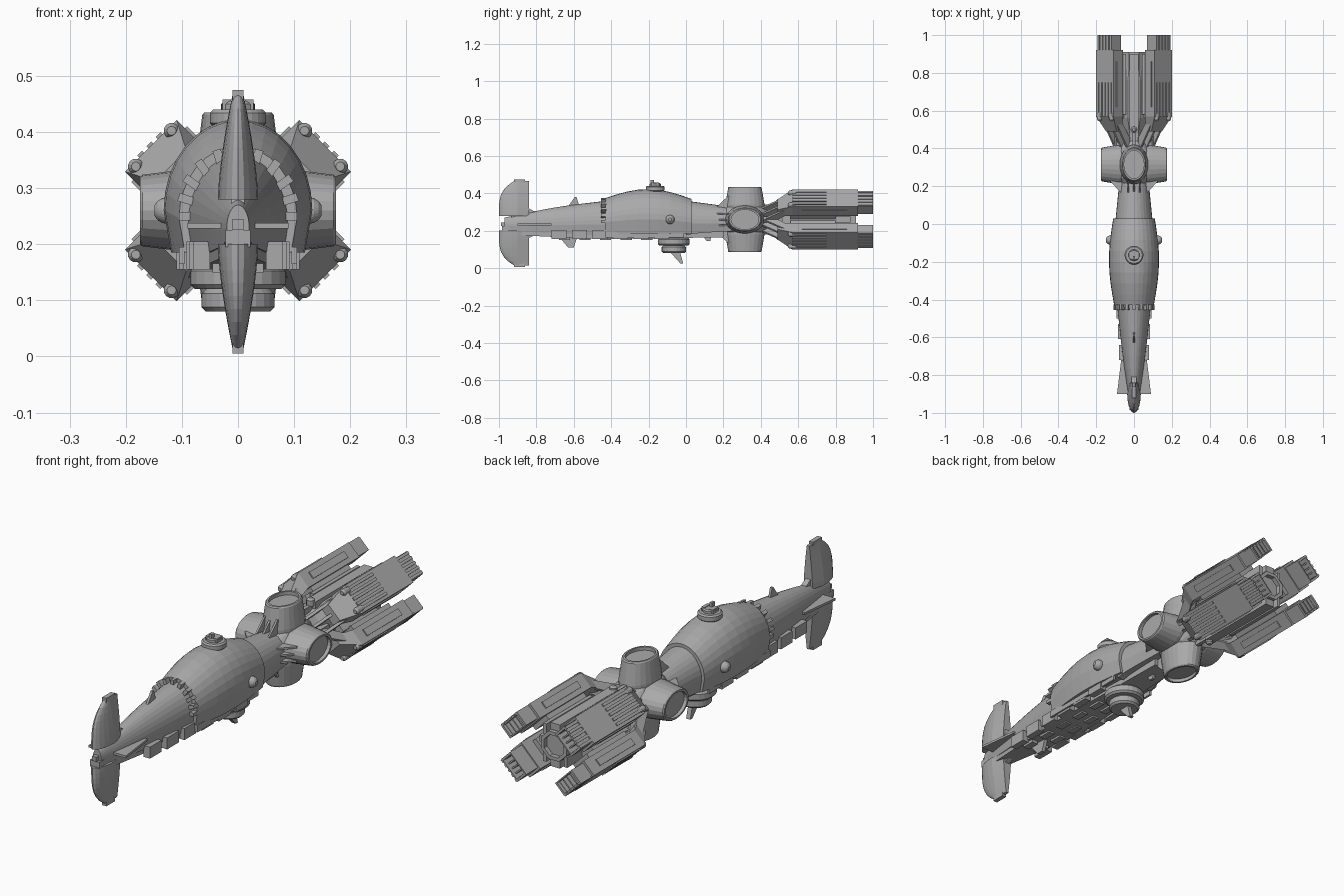
import bpy, bmesh
from math import sin, cos, pi, sqrt
from mathutils import Vector, Matrix

cube = bpy.data.objects.get("Cube")
if cube:
    bpy.data.objects.remove(cube)

grey = bpy.data.materials.new("hull grey")
grey.use_nodes = True
grey.diffuse_color = (.4, .4, .4, 1)
grey.node_tree.nodes["Principled BSDF"].inputs["Base Color"].default_value = grey.diffuse_color
AXIS = .26  # height of the ship's centre line
SIDES = (-1, 1)


def lerp(pair, t):
    return pair[0] + (pair[1] - pair[0]) * t


def spread(count):
    """Evenly spaced fractions from start to end."""
    return [i / (count - 1) for i in range(count)]


def loft(name, rings, frame=Matrix()):
    """Skin a list of equal-length point rings and cap both ends."""
    bm = bmesh.new()
    rows = [[bm.verts.new(frame @ Vector(p)) for p in ring] for ring in rings]
    for a, b in zip(rows, rows[1:]):
        for i in range(len(a)):
            bm.faces.new((a[i - 1], a[i], b[i], b[i - 1]))
    bm.faces.new(rows[0])
    bm.faces.new(rows[-1])
    bmesh.ops.recalc_face_normals(bm, faces=bm.faces)
    mesh = bpy.data.meshes.new(name)
    bm.to_mesh(mesh)
    bm.free()
    mesh.materials.append(grey)
    bpy.context.collection.objects.link(bpy.data.objects.new(name, mesh))


def rect(y, half_width, half_height, lift=0):
    return [(a * half_width, y, lift + b * half_height)
            for a, b in ((-1, -1), (1, -1), (1, 1), (-1, 1))]


def box(name, centre, size, frame=Matrix()):
    x, y, z = (Vector(size) / 2)
    loft(name, [rect(-y, x, z), rect(y, x, z)], frame @ Matrix.Translation(centre))


def blade(name, base_y, tip_y, heights, half, frame=Matrix()):
    """Thin trapezoid fin standing along z."""
    low, high = heights
    outline = [(base_y[0], low), (base_y[1], low), (tip_y[1], high), (tip_y[0], high)]
    loft(name, [[(s * half, y, z) for y, z in outline] for s in SIDES], frame)


def ellipse(a, b, z, count=24):
    angles = [2 * pi * i / count for i in range(count)]
    return [(a * cos(t), b * sin(t), z) for t in angles]


def drum(name, radius, heights, y):
    """Upright disc with chamfered rims."""
    low, high = heights
    rim = (high - low) / 5
    steps = ((radius - rim, low), (radius, low + rim), (radius, high - rim), (radius - rim, high))
    loft(name, [ellipse(r, r, z) for r, z in steps], Matrix.Translation((0, y, 0)))


def hull(name, length, width, top, bottom, bulge):
    """Arched hull with upright sides and flat belly; it swells in the middle."""
    rings = []
    for t in spread(9):
        swell = bulge * sin(pi * t)
        y, w = lerp(length, t), lerp(width, t) + swell / 2
        roof, floor = lerp(top, t) + swell, lerp(bottom, sqrt(t))
        waist = lerp((floor, roof), .32)
        ring = [(w * cos(pi * a), y, waist + (roof - waist) * sin(pi * a)) for a in spread(17)]
        rings.append(ring + [(-w * .9, y, floor), (w * .9, y, floor)])
    loft(name, rings)


# Hull sections and the toothed collar
hull("forward_neck", (-.97, -.42), (.02, .09), (.27, .36), (.21, .175), .01)
hull("main_hull", (-.43, .03), (.105, .11), (.375, .37), (.185, .185), .05)
hull("aft_neck", (0, .3), (.1, .07), (.36, .32), (.175, .2), 0)
for t in spread(11):
    turn = Matrix.Translation((0, -.44, .25)) @ Matrix.Rotation(pi * (t - .5), 4, "Y")
    box("collar_tooth", (0, 0, .09 + .02 * sin(pi * t)), (.015, .03, .03), turn)

# Bow fins, wing and probe
for s in SIDES:
    label = "upper" if s > 0 else "lower"
    rings = []
    for t in spread(9):
        z = .24 + s * lerp((.04, .225), t)
        front, back, w = -1 + .08 * t ** 4, -.84, .036 - .026 * t ** 1.5
        nose = [(w * cos(pi * a), lerp((-.9, front), sin(pi * a)), z) for a in spread(11)]
        rings.append(nose + [(-w * .6, back, z), (w * .6, back, z)])
    loft(label + "_bow_fin", rings)
    box(label + "_fin_cap", (0, -.89, .24 + s * .225), (.02, .06, .02))
    blade(label + "_fin_root", (-.96, -.7), (-.9, -.84), (.24, .24 + s * .08), .012)
loft("bow_wing", [rect(y, w, .005, .233) for y, w in ((-.9, .09), (-.72, .068))])
box("bow_block", (0, -.94, .21), (.045, .09, .03))
box("bow_probe", (0, -.94, .235), (.02, .1, .02))

# Belly keel and machinery
loft("keel", [rect(y, w, .015, z) for y, w, z in ((-.88, .03, .19), (-.45, .075, .17), (.2, .05, .18))])
for s in SIDES:
    for i in range(6):
        y = -.68 + .11 * i
        box("belly_block", (s * (.065 + .006 * i), y, .18), (.03, .08, .05))
        box("belly_step", (s * .03, y + .03, .165), (.03, .06, .03))
    box("belly_rail", (s * .1, -.22, .18), (.01, .42, .03))
    # Side domes
    dome = [ellipse(.024 * cos(t), .024 * cos(t), .026 * sin(t)) for t in (-.6, 0, .4, .8, 1.2)]
    loft("side_dome", dome, Matrix.Translation((s * .125, -.085, AXIS)) @ Matrix.Rotation(s * pi / 2, 4, "Y"))
blade("belly_fin", (-.68, -.58), (-.63, -.6), (.17, .11), .008)
blade("aft_belly_fin", (.08, .14), (.11, .13), (.19, .145), .006)
blade("back_spike", (-.63, -.57), (-.595, -.585), (.33, .38), .005)

# Turrets
drum("ventral_neck", .06, (.15, .19), -.065)
drum("ventral_turret", .085, (.12, .16), -.065)
drum("ventral_gun_ring", .065, (.08, .12), -.065)
blade("ventral_mast", (-.08, -.03), (-.03, -.015), (.08, .025), .01)
drum("dorsal_turret", .05, (.41, .44), -.165)
drum("dorsal_cap", .03, (.43, .455), -.165)
box("dorsal_mast", (0, -.18, .46), (.012, .02, .025))
for s in SIDES:
    box("dorsal_pod", (s * .02, -.165, .445), (.015, .04, .025))

# Crossed elliptical tubes on the hub, with front and rear fins
hub = Matrix.Translation((0, .315, AXIS))
loft("hub_core", [ellipse(.1 * cos(t), .1 * cos(t), .15 * sin(t)) for t in (-1, -.5, 0, .5, 1)],
     hub @ Matrix.Rotation(pi / 2, 4, "X"))
for k, label in enumerate(("top", "right", "bottom", "left")):
    frame = hub @ Matrix.Rotation(k * pi / 2, 4, "Y")
    tube = ((1, 0), (1, .08), (.85, .17), (.8, .175), (.7, .175), (.7, .16))
    loft(label + "_tube", [ellipse(.075 * size, .105 * size, z) for size, z in tube], frame)
    blade(label + "_rear_fin", (.06, .2), (.07, .2), (.04, .08), .008, frame)
    for x in (-.03, 0, .03):
        blade(label + "_front_fin", (-.16, -.05), (-.09, -.05), (.06, .125), .004,
              frame @ Matrix.Translation((x, 0, 0)))

# Engine core
core = Matrix.Translation((0, 0, AXIS)) @ Matrix.Rotation(-pi / 2, 4, "X") @ Matrix.Rotation(pi / 8, 4, "Z")
loft("engine_core", [ellipse(r, r, y, 8) for y, r in (
    (.4, .055), (.48, .06), (.56, .085), (.76, .085), (.82, .07), (.91, .066), (.91, .05), (.89, .05))], core)
for s in SIDES:
    box("core_spine", (0, .7, AXIS + s * .08), (.045, .4, .03))
    box("core_side_rail", (s * .075, .72, AXIS), (.03, .32, .03))
    drum("core_ball", .016, (AXIS + s * .09 - .02, AXIS + s * .09 + .02), .5)
    for x in (-.05, .05):
        box("core_plate", (x, .74, AXIS + s * .06), (.016, .32, .045))

# Four diagonal engines; local x runs along the outer face, local z points outward
WIDE, DEEP = .065, .036
corners = [(sx, sz) for sx in SIDES for sz in SIDES]
for sx, sz in corners:
    frame = Matrix((Vector((sx, 0, -sz)).normalized(), (0, 1, 0), Vector((sx, 0, sz)).normalized()))
    frame = Matrix.Translation((sx * .13, 0, AXIS + sz * .09)) @ frame.transposed().to_4x4()
    loft("engine_body", [rect(.49, WIDE * .6, DEEP * .6, -DEEP), rect(.57, WIDE, DEEP),
                         rect(.92, WIDE, DEEP)], frame)
    loft("engine_nozzle", [rect(y, WIDE * size, DEEP * size) for y, size in (
        (.9, .85), (1, .85), (1, .7), (.94, .7))], frame)
    for i in range(-2, 3):
        x = i * WIDE * .36
        box("engine_rib", (x, .66, DEEP), (.012, .18, .01), frame)
        box("nozzle_rib", (x, .955, DEEP * .85), (.012, .09, .01), frame)
        box("nozzle_vane", (x, .96, 0), (.006, .05, DEEP * 1.5), frame)
    # Inner machinery
    box("engine_inner_block", (0, .73, -DEEP), (WIDE * 1.4, .26, .04), frame)
    box("engine_inner_step", (0, .68, -DEEP * 2), (WIDE, .24, .04), frame)
    # Front caps, side plates and swept struts to the hub
    for s in SIDES:
        cap = Matrix.Translation((s * .045, .57, DEEP * .8)) @ Matrix.Rotation(-pi / 2, 4, "X")
        loft("engine_cap", [ellipse(r, r, z, 12) for z, r in (
            (-.025, .008), (-.015, .014), (.015, .014), (.025, .008))], frame @ cap)
        box("engine_side_plate", (s * WIDE, .74, 0), (.01, .24, .03), frame)
    for x in (-.045, 0, .045):
        blade("engine_strut", (.38, .46), (.54, .6), (-.1, 0), .006, frame @ Matrix.Translation((x, 0, 0)))
